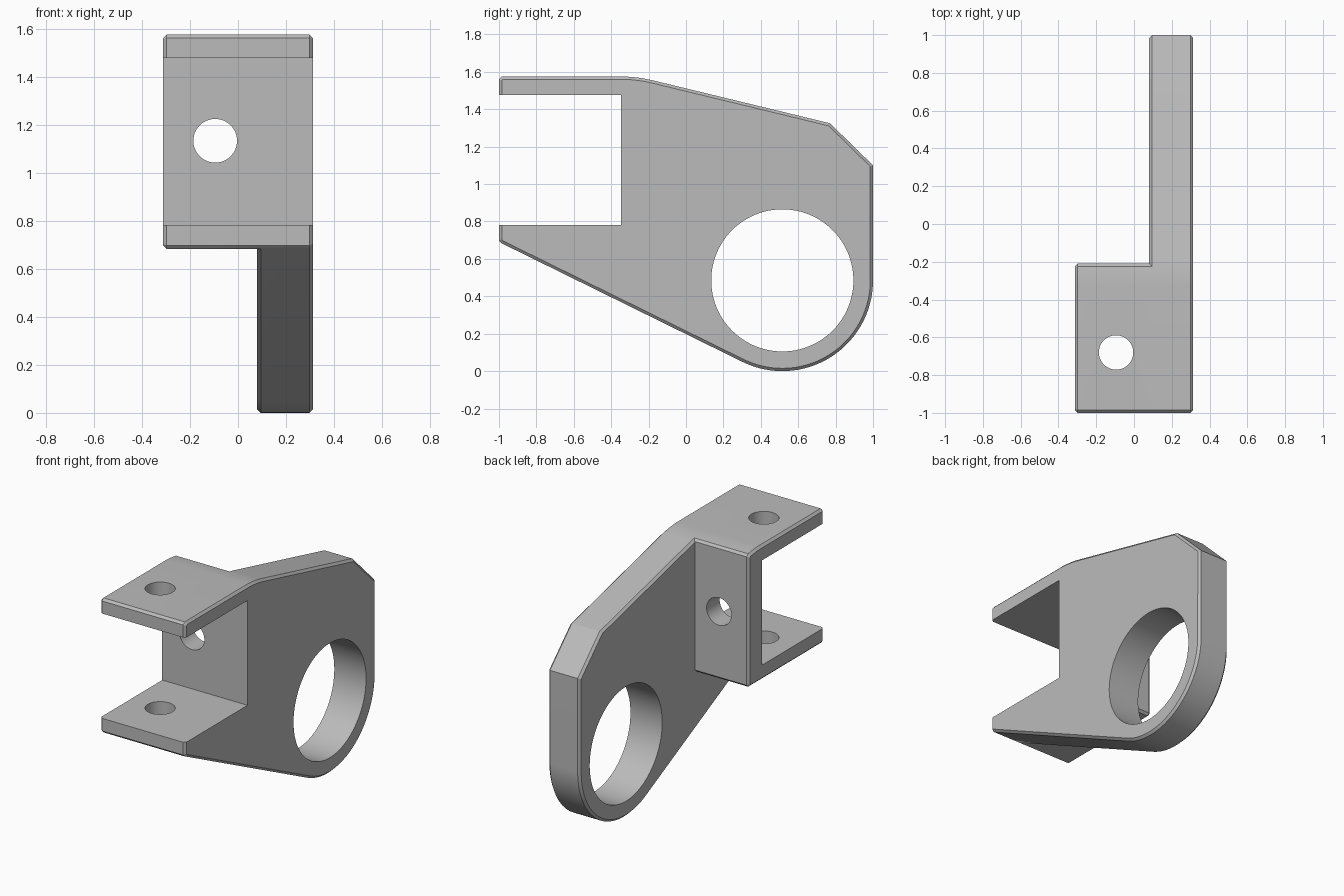
import bpy, bmesh, math
from mathutils import Vector

if "Cube" in bpy.data.objects:
    bpy.data.objects.remove(bpy.data.objects["Cube"])

CH = 0.015                       # edge chamfer
HX = 0.313                       # half width
grey = bpy.data.materials.new("light grey")
grey.diffuse_color = (0.5, 0.5, 0.5, 1)
grey.use_nodes = True
grey.node_tree.nodes["Principled BSDF"].inputs["Base Color"].default_value = grey.diffuse_color


def prism(name, profile, x0, x1, chamfer_sides=()):
    """Extrude a (y, z) profile along x, chamfering the rims at the given x values."""
    bm = bmesh.new()
    face = bm.faces.new([bm.verts.new((x0, y, z)) for y, z in profile])
    ext = bmesh.ops.extrude_face_region(bm, geom=[face])
    bmesh.ops.translate(bm, vec=(x1 - x0, 0, 0),
                        verts=[v for v in ext["geom"] if isinstance(v, bmesh.types.BMVert)])
    bmesh.ops.recalc_face_normals(bm, faces=bm.faces)
    rims = [e for e in bm.edges
            if any(all(abs(v.co.x - s) < 1e-5 for v in e.verts) for s in chamfer_sides)]
    if rims:
        bmesh.ops.bevel(bm, geom=rims, offset=CH, offset_type='OFFSET', segments=1,
                        profile=0.5, affect='EDGES', clamp_overlap=False)
    bmesh.ops.recalc_face_normals(bm, faces=bm.faces)
    me = bpy.data.meshes.new(name)
    bm.to_mesh(me)
    bm.free()
    me.materials.append(grey)
    ob = bpy.data.objects.new(name, me)
    bpy.context.collection.objects.link(ob)
    return ob


def drill(name, a, b, r, sides):
    """Cylinder cutter from point a to point b."""
    a, b = Vector(a), Vector(b)
    bpy.ops.mesh.primitive_cylinder_add(
        vertices=sides, radius=r, depth=(b - a).length, location=(a + b) / 2,
        rotation=(b - a).to_track_quat('Z', 'Y').to_euler())
    ob = bpy.context.object
    ob.name = name
    ob.data.materials.append(grey)
    return ob


def combine(target, tool, operation):
    """Apply a boolean, then discard the tool."""
    mod = target.modifiers.new("boolean", 'BOOLEAN')
    mod.object, mod.operation, mod.solver = tool, operation, 'EXACT'
    bpy.context.view_layer.objects.active = target
    bpy.ops.object.modifier_apply(modifier=mod.name)
    bpy.data.objects.remove(tool, do_unlink=True)


# Shared outline pieces: soft bend on top, chamfered front corners
TOP, BOTTOM, BACK = 1.575, 0.683, -0.21
bend = [(-0.225, 1.5645), (-0.26, 1.5695), (-0.295, 1.5732), (-0.33, TOP)]
front = [(-1 + CH, TOP), (-1, TOP - CH), (-1, BOTTOM + CH), (-1 + CH, BOTTOM)]

# Side plate: sloping edges around a rounded lower rear lobe
CY, CZ, R = 0.515, 0.485, 0.485
N = 40
a0, a1 = math.radians(244), math.radians(360)
lobe = [(CY + R * math.cos(a0 + (a1 - a0) * i / N),
         CZ + R * math.sin(a0 + (a1 - a0) * i / N)) for i in range(N + 1)]
plate = lobe + [(1.0, 1.10), (0.77, 1.325), (-0.19, 1.5575)] + bend + front
bracket = prism("bracket", plate, 0.08, HX, (0.08, HX))

# Fork block beside the plate
block = bend + front + [(BACK - CH, BOTTOM), (BACK, BOTTOM + CH), (BACK, 1.5645 - CH)]
combine(bracket, prism("fork_block", block, -HX, 0.2, (-HX,)), 'UNION')

# Fork slot
slot = [(-1.2, 0.782), (-0.347, 0.782), (-0.347, 1.477), (-1.2, 1.477)]
combine(bracket, prism("slot_cutter", slot, -0.5, 0.5), 'DIFFERENCE')

# Large bore, pin hole through both prongs, hole through the rear wall
combine(bracket, drill("bore_cutter", (-0.05, CY, CZ), (0.5, CY, CZ), 0.38, 96), 'DIFFERENCE')
combine(bracket, drill("pin_cutter", (-0.095, -0.68, 0.5), (-0.095, -0.68, 1.8), 0.091, 48), 'DIFFERENCE')
combine(bracket, drill("wall_cutter", (-0.095, -0.5, 1.133), (-0.095, -0.1, 1.133), 0.091, 48), 'DIFFERENCE')

# Smooth curves, crisp chamfers
bpy.ops.object.select_all(action='DESELECT')
bracket.select_set(True)
bpy.context.view_layer.objects.active = bracket
bpy.ops.object.shade_smooth_by_angle(angle=math.radians(20))
